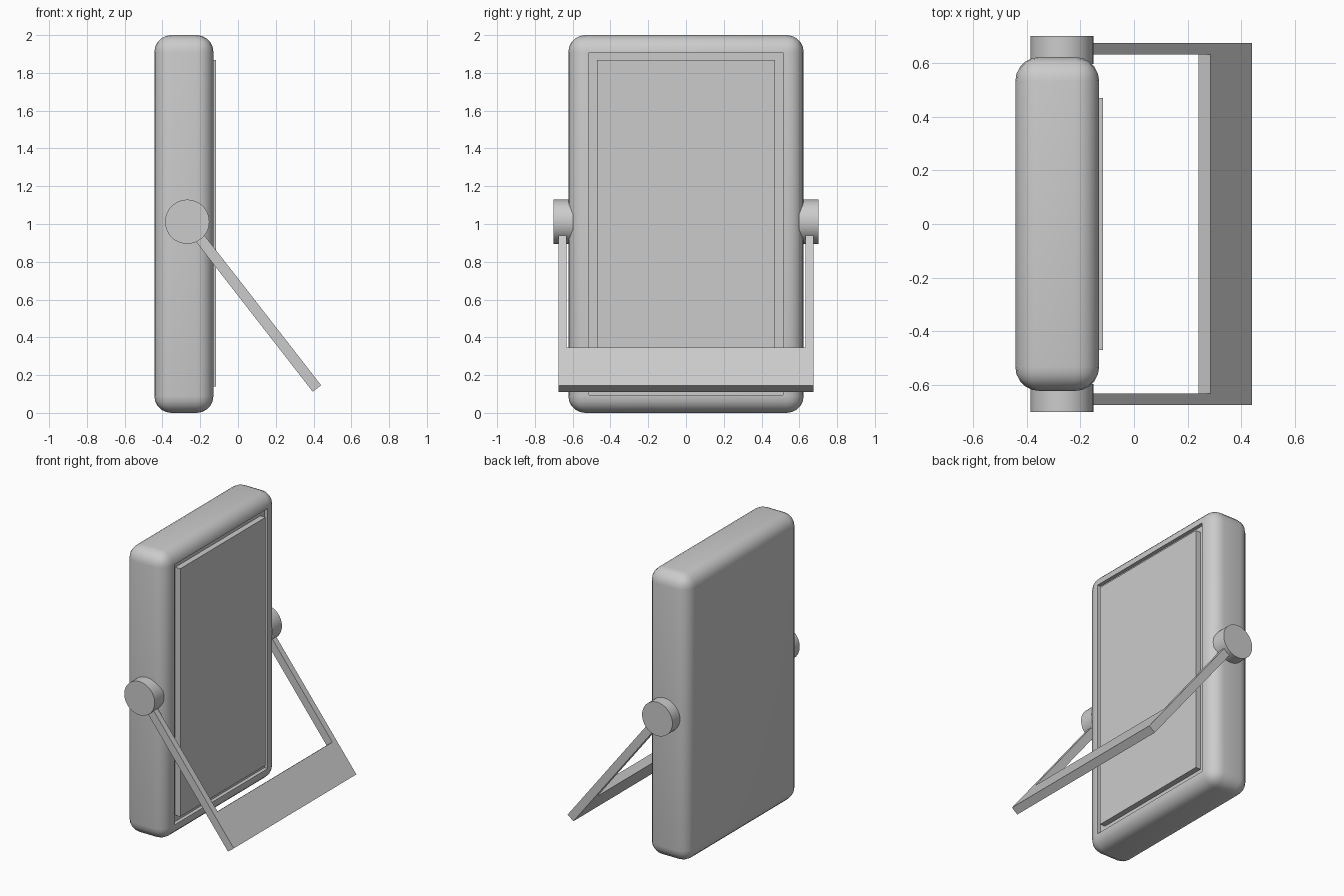
import bpy, bmesh, math
from mathutils import Matrix, Vector

if "Cube" in bpy.data.objects:
    bpy.data.objects.remove(bpy.data.objects["Cube"])


def finish(bm, name, smooth=False):
    bmesh.ops.recalc_face_normals(bm, faces=bm.faces[:])
    me = bpy.data.meshes.new(name)
    bm.to_mesh(me)
    bm.free()
    ob = bpy.data.objects.new(name, me)
    bpy.context.collection.objects.link(ob)
    if smooth:
        bpy.ops.object.select_all(action='DESELECT')
        ob.select_set(True)
        bpy.context.view_layer.objects.active = ob
        bpy.ops.object.shade_smooth_by_angle(angle=math.radians(35))
    return ob


def box_bm(lo, hi):
    bm = bmesh.new()
    lo, hi = Vector(lo), Vector(hi)
    size = hi - lo
    m = Matrix.Translation((lo + hi) / 2) @ Matrix.Diagonal((*size, 1))
    bmesh.ops.create_cube(bm, size=1, matrix=m)
    return bm


# Rounded housing with a recess in its display side
bm = box_bm((-0.443, -0.623, 0), (-0.13, 0.623, 2))
bmesh.ops.bevel(bm, geom=bm.edges[:], offset=0.09, segments=5,
                profile=0.5, affect='EDGES')
front = max(bm.faces, key=lambda f: f.calc_area() * (f.normal.x > 0.9))
bmesh.ops.inset_individual(bm, faces=[front], thickness=0.005)
for v in front.verts:
    v.co.y = math.copysign(0.513, v.co.y)
    v.co.z = 1.909 if v.co.z > 1 else 0.096
new = bmesh.ops.extrude_discrete_faces(bm, faces=[front])['faces'][0]
for v in new.verts:
    v.co.x -= 0.025
finish(bm, "housing", smooth=True)

# Raised screen panel inside the recess
finish(box_bm((-0.18, -0.47, 0.14), (-0.116, 0.47, 1.868)), "screen_panel")

# Pivot knobs on both sides
pivot = Vector((-0.269, 0, 1.012))
for side, label in ((-1, "left"), (1, "right")):
    bm = bmesh.new()
    m = Matrix.Translation(pivot + Vector((0, side * 0.649, 0))) @ Matrix.Rotation(math.pi / 2, 4, 'X')
    bmesh.ops.create_cone(bm, cap_ends=True, segments=48, radius1=0.117,
                          radius2=0.117, depth=0.104, matrix=m)
    finish(bm, label + "_pivot_knob", smooth=True)

# U-shaped tilted stand: outline in (y, distance from pivot), extruded to thickness
foot = Vector((0.418, 0, 0.129))
along = (foot - pivot).normalized()
across = Vector((-along.z, 0, along.x))
length = (foot - pivot).length
half = 0.028
outline = [(-0.675, 0.03), (-0.675, length), (0.675, length), (0.675, 0.03),
           (0.632, 0.03), (0.632, length - 0.253),
           (-0.632, length - 0.253), (-0.632, 0.03)]
bm = bmesh.new()
verts = [bm.verts.new(pivot + along * d + Vector((0, y, 0)) - across * half)
         for y, d in outline]
face = bm.faces.new(verts)
ext = bmesh.ops.extrude_face_region(bm, geom=[face])
bmesh.ops.translate(bm, vec=across * half * 2,
                    verts=[g for g in ext['geom'] if isinstance(g, bmesh.types.BMVert)])
finish(bm, "tilt_stand")
